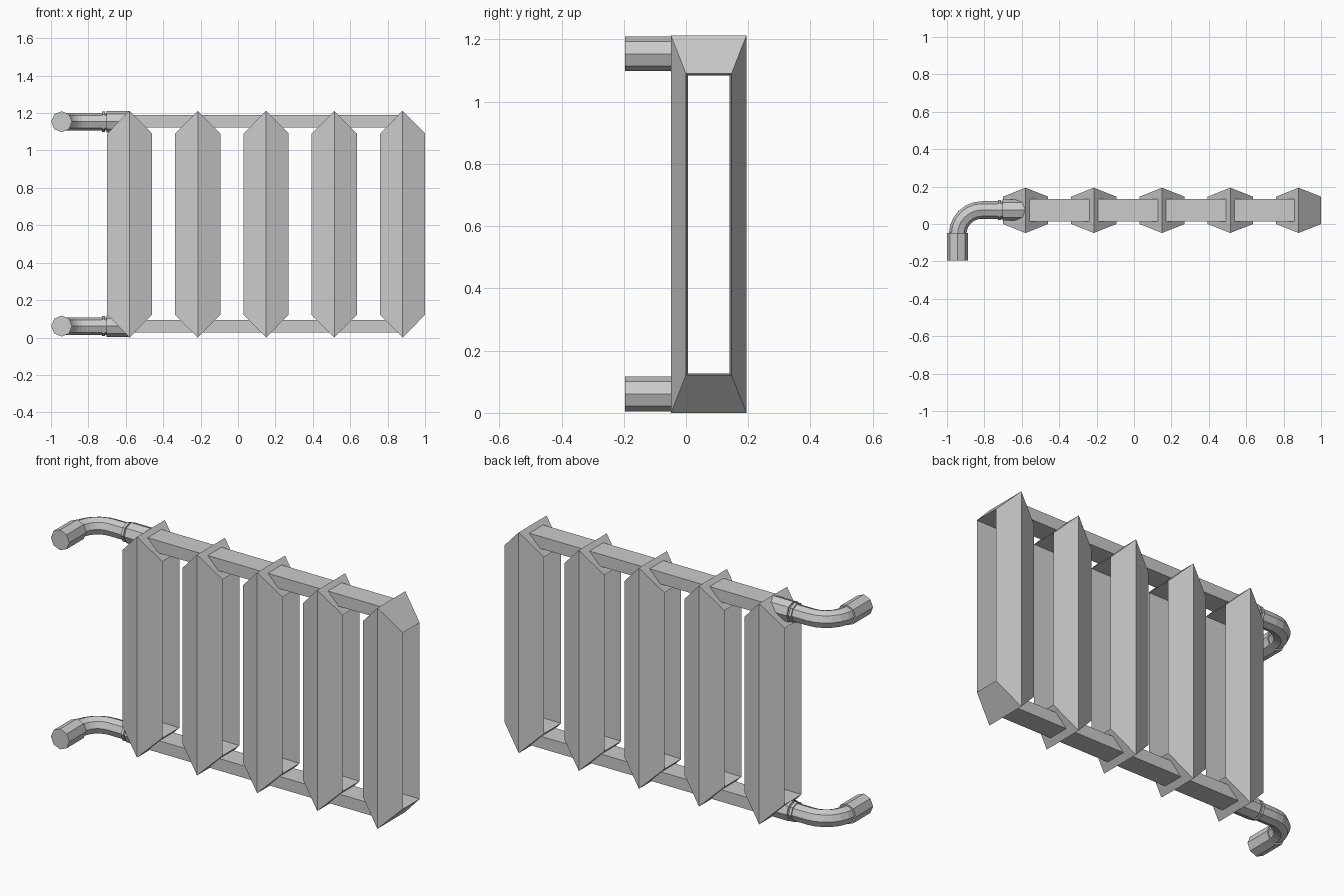
import bpy, math
from mathutils import Vector

if "Cube" in bpy.data.objects:
    bpy.data.objects.remove(bpy.data.objects["Cube"])

MID_Y = 0.073          # centre line of the radiator body
TOP = 1.212
SECTION_XS = [-0.58 + 0.365 * i for i in range(5)]


def make(name, verts, faces):
    mesh = bpy.data.meshes.new(name)
    mesh.from_pydata(verts, [], faces)
    mesh.update()
    ob = bpy.data.objects.new(name, mesh)
    bpy.context.collection.objects.link(ob)
    return ob


def loft(name, rings, closed=False):
    """Skin equal-sized rings; cap the ends unless the loop is closed."""
    n, m = len(rings[0]), len(rings)
    verts = [v for r in rings for v in r]
    faces = []
    for i in range(m if closed else m - 1):
        a, b = i * n, ((i + 1) % m) * n
        for k in range(n):
            l = (k + 1) % n
            faces.append((a + k, a + l, b + l, b + k))
    if not closed:
        faces.append(tuple(reversed(range(n))))
        faces.append(tuple(range((m - 1) * n, m * n)))
    return make(name, verts, faces)


# Radiator section: rectangular frame with a ridge on the outside
def frame_ring(x, inset_y, inset_z):
    h = 0.121 - inset_y
    return [(x, MID_Y - h, inset_z), (x, MID_Y + h, inset_z),
            (x, MID_Y + h, TOP - inset_z), (x, MID_Y - h, TOP - inset_z)]


for i, x in enumerate(SECTION_XS):
    loft(f"radiator_section_{i + 1}", [
        frame_ring(x, 0, 0),
        frame_ring(x - 0.121, 0.048, 0.122),
        frame_ring(x, 0.054, 0.127),
        frame_ring(x + 0.121, 0.048, 0.122)], closed=True)

# Horizontal connecting bars
for label, z in (("lower", 0.061), ("upper", 1.157)):
    rings = [[(x, MID_Y + sy * 0.06, z + sz * 0.033)
              for sy, sz in ((-1, -1), (1, -1), (1, 1), (-1, 1))]
             for x in (SECTION_XS[0], SECTION_XS[-1])]
    loft(f"{label}_bar", rings)


# Eight-sided pipes: stations are (x, y, heading angle, radius)
def pipe(name, stations, z):
    rings = []
    for x, y, ang, r in stations:
        side = Vector((math.sin(ang), -math.cos(ang), 0))
        rings.append([Vector((x, y, z)) + r * (side * math.cos(t) + Vector((0, 0, math.sin(t))))
                      for t in (k * math.pi / 4 for k in range(8))])
    return loft(name, rings)


BEND, PX, PY = 0.13, -0.943, 0.075
for label, z in (("lower", 0.061), ("upper", 1.154)):
    pipe(f"{label}_pipe_end",
         [(PX, -0.196, math.pi / 2, 0.056), (PX, -0.048, math.pi / 2, 0.056)], z)
    # elbow sweeps from the +y direction round to +x
    elbow = [(PX, -0.07, math.pi / 2, 0.047)]
    for k in range(7):
        a = math.pi / 2 * k / 6
        elbow.append((PX + BEND * (1 - math.cos(a)),
                      PY - BEND + BEND * math.sin(a), math.pi / 2 - a, 0.047))
    elbow.append((-0.69, PY, 0, 0.047))
    pipe(f"{label}_pipe_elbow", elbow, z)
    pipe(f"{label}_pipe_collar", [(-0.727, PY, 0, 0.054), (-0.712, PY, 0, 0.054)], z)
    pipe(f"{label}_pipe_fitting", [(-0.703, PY, 0, 0.057), (-0.58, PY, 0, 0.057)], z)

# Consistent outward normals
import bmesh
for ob in bpy.context.collection.objects:
    bm = bmesh.new()
    bm.from_mesh(ob.data)
    bmesh.ops.recalc_face_normals(bm, faces=bm.faces)
    bm.to_mesh(ob.data)
    bm.free()
